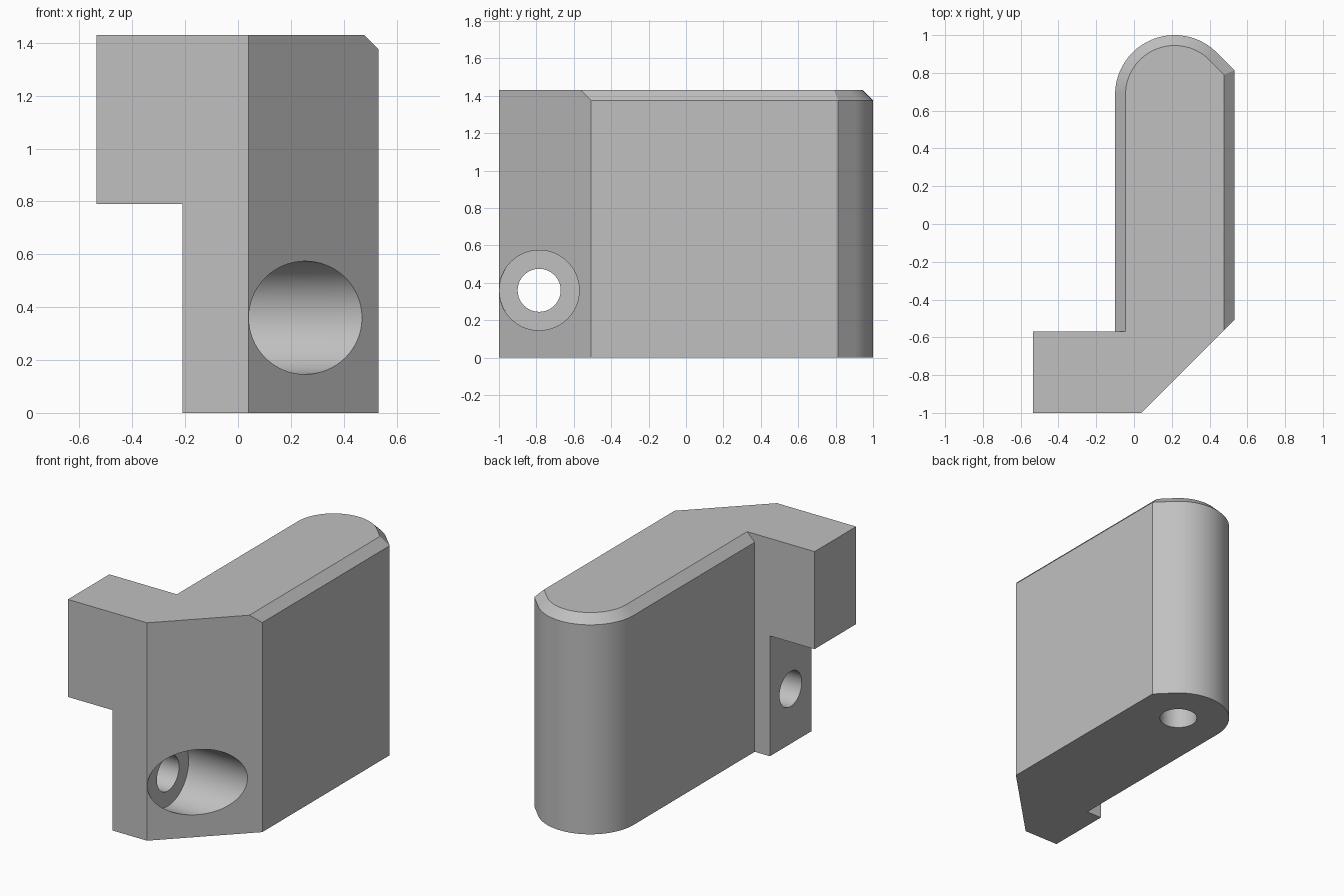
import bpy, bmesh, math
from mathutils import Matrix

default = bpy.data.objects.get("Cube")
if default:
    bpy.data.objects.remove(default, do_unlink=True)

HEIGHT, CHAMFER = 1.43, 0.055
ARC_X, ARC_Y, RADIUS = 0.215, 0.685, 0.315
SIDE, WALL = 0.532, -0.57
HOLE_Y, HOLE_Z = -0.785, 0.36

grey = bpy.data.materials.new("plain grey")
grey.use_nodes = True
colour = (0.53, 0.53, 0.53, 1)
grey.diffuse_color = colour
grey.node_tree.nodes["Principled BSDF"].inputs["Base Color"].default_value = colour


def add_object(name, bm):
    bmesh.ops.recalc_face_normals(bm, faces=bm.faces)
    mesh = bpy.data.meshes.new(name)
    bm.to_mesh(mesh)
    bm.free()
    mesh.materials.append(grey)
    obj = bpy.data.objects.new(name, mesh)
    bpy.context.collection.objects.link(obj)
    return obj


def outline(inset):
    """Plan outline; the inset narrows the rounded arm but not the foot."""
    side, r = SIDE - inset, RADIUS - inset
    diagonal = ARC_X + ARC_Y + r * math.sqrt(2)
    pts = [(-0.535, -1), (0.04, -1), (side, side - 1.04), (side, diagonal - side)]
    steps = 40
    for i in range(steps + 1):
        a = math.radians(45 + 135 * i / steps)
        pts.append((ARC_X + r * math.cos(a), ARC_Y + r * math.sin(a)))
    return pts + [(ARC_X - r, WALL), (-0.535, WALL)]


def cylinder(name, radius, start, end, axis, centre):
    bm = bmesh.new()
    turn = Matrix.Rotation(math.pi / 2, 4, "Y") if axis == "X" else Matrix()
    place = Matrix.Translation(centre) @ turn @ Matrix.Translation((0, 0, (start + end) / 2))
    bmesh.ops.create_cone(bm, cap_ends=True, segments=64, radius1=radius,
                          radius2=radius, depth=end - start, matrix=place)
    return add_object(name, bm)


# Bracket body: straight walls, then a chamfered rim around the arm
bm = bmesh.new()
levels = [(0, 0), (HEIGHT - CHAMFER, 0), (HEIGHT, CHAMFER)]
rings = [[bm.verts.new((x, y, z)) for x, y in outline(inset)] for z, inset in levels]
count = len(rings[0])
for low, high in zip(rings, rings[1:]):
    for i in range(count):
        j = (i + 1) % count
        bm.faces.new((low[i], low[j], high[j], high[i]))
bm.faces.new(rings[0][::-1])
bm.faces.new(rings[-1])
bmesh.ops.dissolve_limit(bm, angle_limit=0.001, verts=bm.verts, edges=bm.edges)
body = add_object("bracket_body", bm)

# Cutters: step under the foot, cross bolt hole, bolt head recess, pin hole
bm = bmesh.new()
bmesh.ops.create_cube(bm, size=1, matrix=Matrix.Translation((-0.71, -0.8, 0.29)))
cutters = [
    add_object("step_cutter", bm),
    cylinder("bolt_hole_cutter", 0.115, -0.5, 0.3, "X", (0, HOLE_Y, HOLE_Z)),
    cylinder("bolt_head_cutter", 0.214, 0.041, 0.8, "X", (0, HOLE_Y, HOLE_Z)),
    cylinder("pin_hole_cutter", 0.115, -0.2, 0.6, "Z", (ARC_X, ARC_Y, 0)),
]
bpy.context.view_layer.objects.active = body
for cutter in cutters:
    cutter.hide_render = True
    mod = body.modifiers.new(cutter.name, "BOOLEAN")
    mod.operation, mod.solver, mod.object = "DIFFERENCE", "EXACT", cutter
    bpy.ops.object.modifier_apply(modifier=mod.name)
    bpy.data.objects.remove(cutter, do_unlink=True)

# Smooth curved walls, keep large planes flat
bpy.ops.object.select_all(action="DESELECT")
body.select_set(True)
bpy.ops.object.shade_smooth_by_angle(angle=math.radians(25))
for face in body.data.polygons:
    if face.area > 0.15:
        face.use_smooth = False
